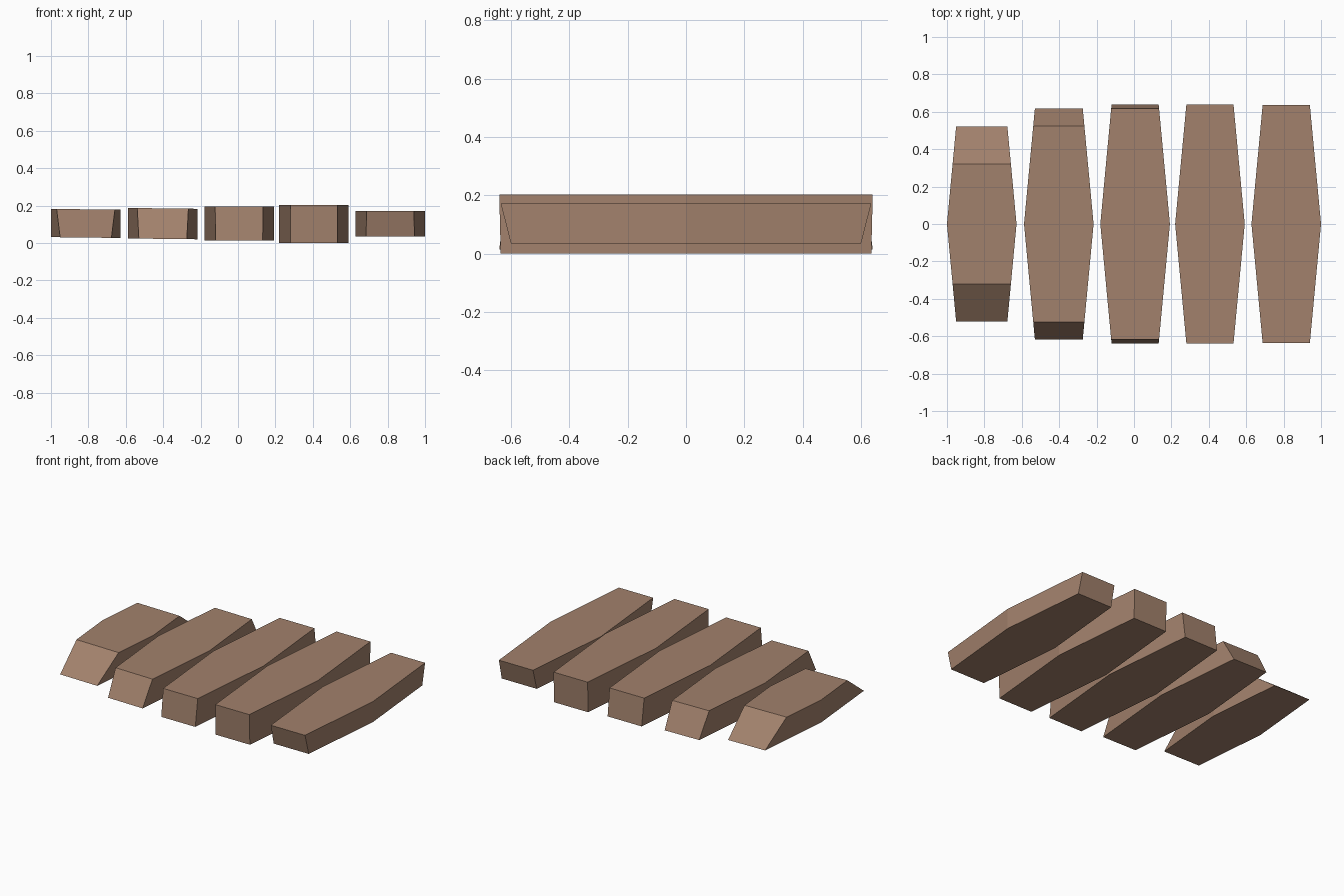
import bpy, bmesh

if "Cube" in bpy.data.objects:
    bpy.data.objects.remove(bpy.data.objects["Cube"])

wood = bpy.data.materials.new("brown_wood")
wood.diffuse_color = (0.36, 0.22, 0.15, 1)
wood.use_nodes = True
wood.node_tree.nodes["Principled BSDF"].inputs["Base Color"].default_value = wood.diffuse_color

MID, TAPER = 0.186, 0.094   # half width at the middle, narrowing per unit of length


def plank(name, cx, z0, z1, y_bottom, y_top, tilt=0.0):
    """Hexagonal plank: widest at y=0, tapered to both ends, ends cut at a slant."""
    bm = bmesh.new()
    rings = []
    for z, y in ((z0, y_bottom), (z1, y_top)):
        w = MID - TAPER * y
        outline = ((-w, -y), (w, -y), (MID, 0), (w, y), (-w, y), (-MID, 0))
        rings.append([bm.verts.new((cx + px, py, z + tilt * px)) for px, py in outline])
    low, high = rings
    bm.faces.new(low[::-1])
    bm.faces.new(high)
    for i in range(6):
        j = (i + 1) % 6
        bm.faces.new((low[i], low[j], high[j], high[i]))
    bmesh.ops.recalc_face_normals(bm, faces=bm.faces)
    mesh = bpy.data.meshes.new(name)
    bm.to_mesh(mesh)
    bm.free()
    mesh.materials.append(wood)
    bpy.context.collection.objects.link(bpy.data.objects.new(name, mesh))


# Row of planks: centre x, bottom z, top z, half length at bottom, at top, sideways tilt
planks = [
    (-0.814, 0.029, 0.180, 0.522, 0.322, -0.012),
    (-0.402, 0.022, 0.185, 0.617, 0.525, -0.012),
    (0.006, 0.014, 0.195, 0.640, 0.617, 0),
    (0.406, 0.000, 0.203, 0.635, 0.640, 0),
    (0.814, 0.035, 0.172, 0.600, 0.635, 0),
]
for n, dims in enumerate(planks, 1):
    plank(f"plank_{n}", *dims)
